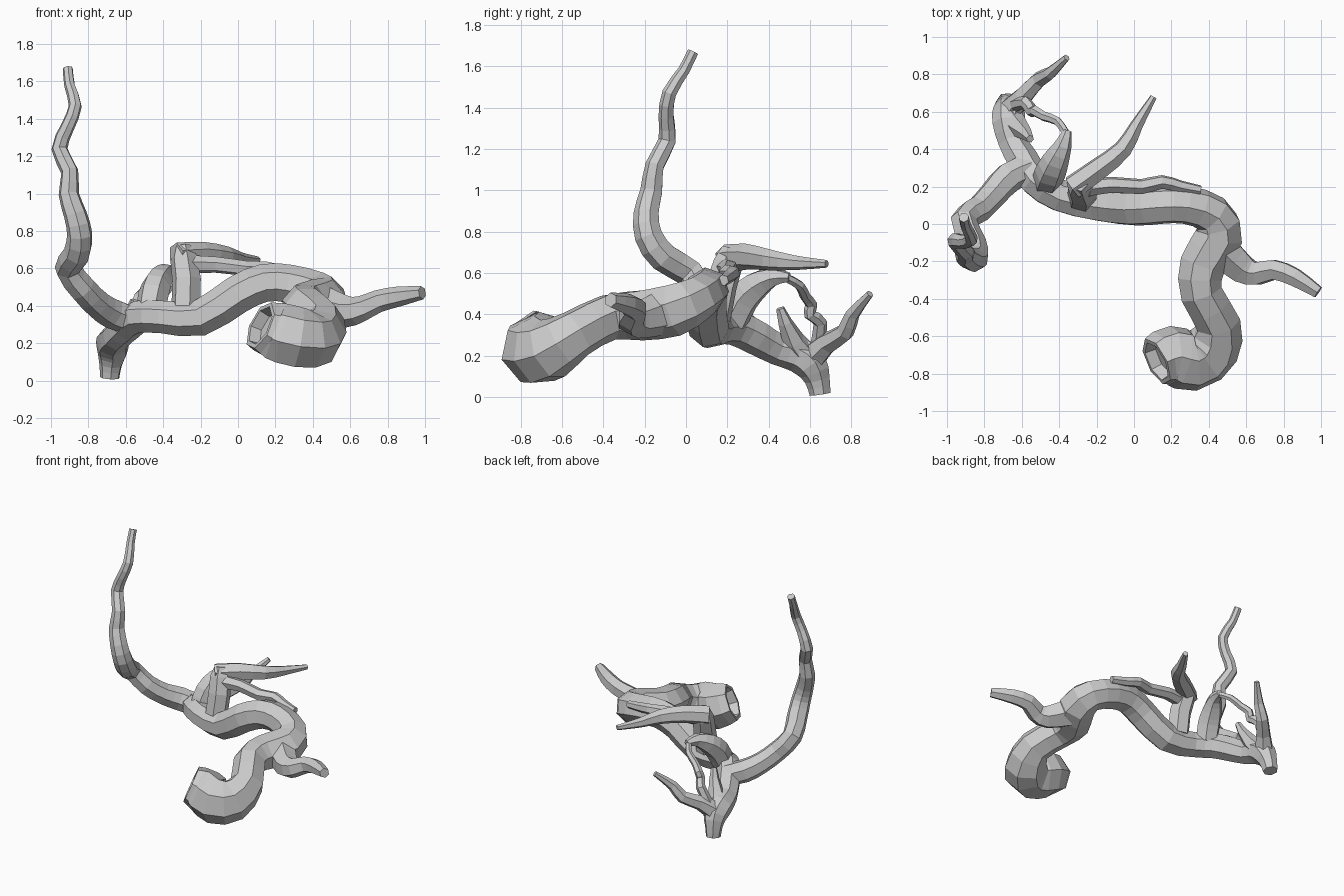
import bpy, bmesh, math
from mathutils import Vector


def spline(keys, steps):
    """Catmull-Rom through (x, y, z, radius) keys."""
    k = [Vector(p) for p in keys]
    k = [k[0] * 2 - k[1]] + k + [k[-1] * 2 - k[-2]]
    out = []
    for i in range(1, len(k) - 2):
        a, b, c, d = k[i - 1:i + 3]
        for s in range(steps):
            t = s / steps
            out.append(0.5 * (2 * b + (c - a) * t + (2 * a - 5 * b + 4 * c - d) * t * t
                              + (3 * b - a - 3 * c + d) * t ** 3))
    return out + [k[-2]]


def limb(name, keys, sides=6, steps=2, hollow=False):
    """Flat-faced tapering tube along a path, capped at the tip."""
    pts = spline(keys, steps)
    pos = [p.to_3d() for p in pts]
    bm = bmesh.new()
    rings, old, u = [], None, None
    for i, p in enumerate(pos):
        t = (pos[min(i + 1, len(pos) - 1)] - pos[max(i - 1, 0)]).normalized()
        if old is None:
            u = t.orthogonal().normalized()
        else:
            u = old.rotation_difference(t) @ u
        old = t
        v = t.cross(u)
        r = pts[i][3] * 1.05
        rings.append([bm.verts.new(p + r * (math.cos(a) * u + math.sin(a) * v))
                      for a in (2 * math.pi * j / sides for j in range(sides))])
    for a, b in zip(rings, rings[1:]):
        for j in range(sides):
            n = (j + 1) % sides
            bm.faces.new((a[j], a[n], b[n], b[j]))
    bm.faces.new(rings[-1])
    base = bm.faces.new(rings[0][::-1])
    bmesh.ops.recalc_face_normals(bm, faces=bm.faces)
    if hollow:
        # sunken broken end
        inward = (pos[1] - pos[0]).normalized()
        bmesh.ops.inset_region(bm, faces=[base], thickness=0.025)
        bmesh.ops.inset_region(bm, faces=[base], thickness=0.012)
        bmesh.ops.translate(bm, verts=base.verts, vec=inward * 0.06)
    mesh = bpy.data.meshes.new(name)
    bm.to_mesh(mesh)
    bm.free()
    ob = bpy.data.objects.new(name, mesh)
    bpy.context.collection.objects.link(ob)
    return ob


# curled main trunk, from the thick broken end through the fork to the ground stub
limb("trunk", [
    (0.12, -0.735, 0.295, 0.13), (0.20, -0.705, 0.26, 0.155), (0.32, -0.73, 0.225, 0.16),
    (0.42, -0.66, 0.23, 0.145), (0.45, -0.53, 0.31, 0.115), (0.36, -0.37, 0.39, 0.11),
    (0.365, -0.22, 0.40, 0.12), (0.455, -0.06, 0.425, 0.125), (0.42, 0.05, 0.475, 0.105),
    (0.28, 0.1, 0.515, 0.10), (0.14, 0.1, 0.52, 0.10), (0.0, 0.09, 0.46, 0.10),
    (-0.2, 0.11, 0.335, 0.095), (-0.4, 0.15, 0.34, 0.085), (-0.53, 0.235, 0.34, 0.085),
    (-0.595, 0.34, 0.29, 0.082), (-0.65, 0.44, 0.235, 0.075), (-0.67, 0.54, 0.21, 0.085),
    (-0.67, 0.605, 0.16, 0.082), (-0.68, 0.637, 0.085, 0.06), (-0.685, 0.65, 0.015, 0.05)],
    sides=7, hollow=True)

# tall rising branch
limb("tall_branch", [
    (-0.56, 0.30, 0.32, 0.075), (-0.67, 0.25, 0.36, 0.08), (-0.75, 0.165, 0.41, 0.073),
    (-0.83, 0.08, 0.49, 0.07),
    (-0.91, 0.02, 0.60, 0.068), (-0.86, -0.11, 0.68, 0.07), (-0.845, -0.18, 0.78, 0.066),
    (-0.87, -0.19, 0.89, 0.06), (-0.905, -0.165, 1.0, 0.053), (-0.90, -0.15, 1.12, 0.045),
    (-0.955, -0.09, 1.24, 0.042), (-0.91, -0.095, 1.36, 0.036), (-0.87, -0.08, 1.47, 0.034),
    (-0.90, -0.01, 1.58, 0.028), (-0.91, 0.035, 1.67, 0.026)], sides=7)

# spike and twig growing from the stub
limb("stub_spike", [
    (-0.67, 0.58, 0.19, 0.07), (-0.62, 0.52, 0.27, 0.055), (-0.575, 0.48, 0.36, 0.034),
    (-0.555, 0.455, 0.43, 0.02)], steps=1)
limb("stub_twig", [
    (-0.67, 0.6, 0.18, 0.07), (-0.595, 0.68, 0.26, 0.052), (-0.51, 0.77, 0.315, 0.043),
    (-0.45, 0.805, 0.40, 0.034), (-0.36, 0.89, 0.50, 0.018)])

# bent branch and its thin hanging tendril
limb("bent_branch", [
    (-0.47, 0.22, 0.36, 0.075), (-0.45, 0.27, 0.47, 0.08), (-0.42, 0.34, 0.54, 0.07),
    (-0.38, 0.42, 0.58, 0.046), (-0.355, 0.50, 0.58, 0.022)])
limb("tendril", [
    (-0.36, 0.48, 0.58, 0.02), (-0.41, 0.55, 0.54, 0.023), (-0.48, 0.575, 0.49, 0.025),
    (-0.53, 0.605, 0.45, 0.028), (-0.545, 0.60, 0.40, 0.03), (-0.58, 0.65, 0.36, 0.032),
    (-0.65, 0.63, 0.22, 0.035)])

# upright stem splitting into two side branches
limb("stem", [
    (-0.28, 0.14, 0.38, 0.075), (-0.275, 0.17, 0.54, 0.075), (-0.29, 0.205, 0.65, 0.07),
    (-0.295, 0.22, 0.72, 0.045)], steps=1)
limb("back_branch", [
    (-0.33, 0.195, 0.67, 0.065), (-0.19, 0.295, 0.68, 0.06), (-0.06, 0.40, 0.665, 0.05),
    (0.015, 0.53, 0.65, 0.034), (0.105, 0.68, 0.645, 0.018)])
limb("side_branch", [
    (-0.29, 0.19, 0.62, 0.05), (-0.12, 0.21, 0.62, 0.042), (0.04, 0.20, 0.60, 0.04),
    (0.15, 0.225, 0.60, 0.036), (0.25, 0.20, 0.58, 0.032), (0.355, 0.18, 0.565, 0.026)])

# short branch on the outside of the bend
limb("bend_branch", [
    (0.47, -0.14, 0.40, 0.10), (0.58, -0.24, 0.37, 0.082), (0.66, -0.265, 0.385, 0.065),
    (0.75, -0.245, 0.425, 0.057), (0.86, -0.285, 0.45, 0.051), (0.985, -0.365, 0.47, 0.034)])
